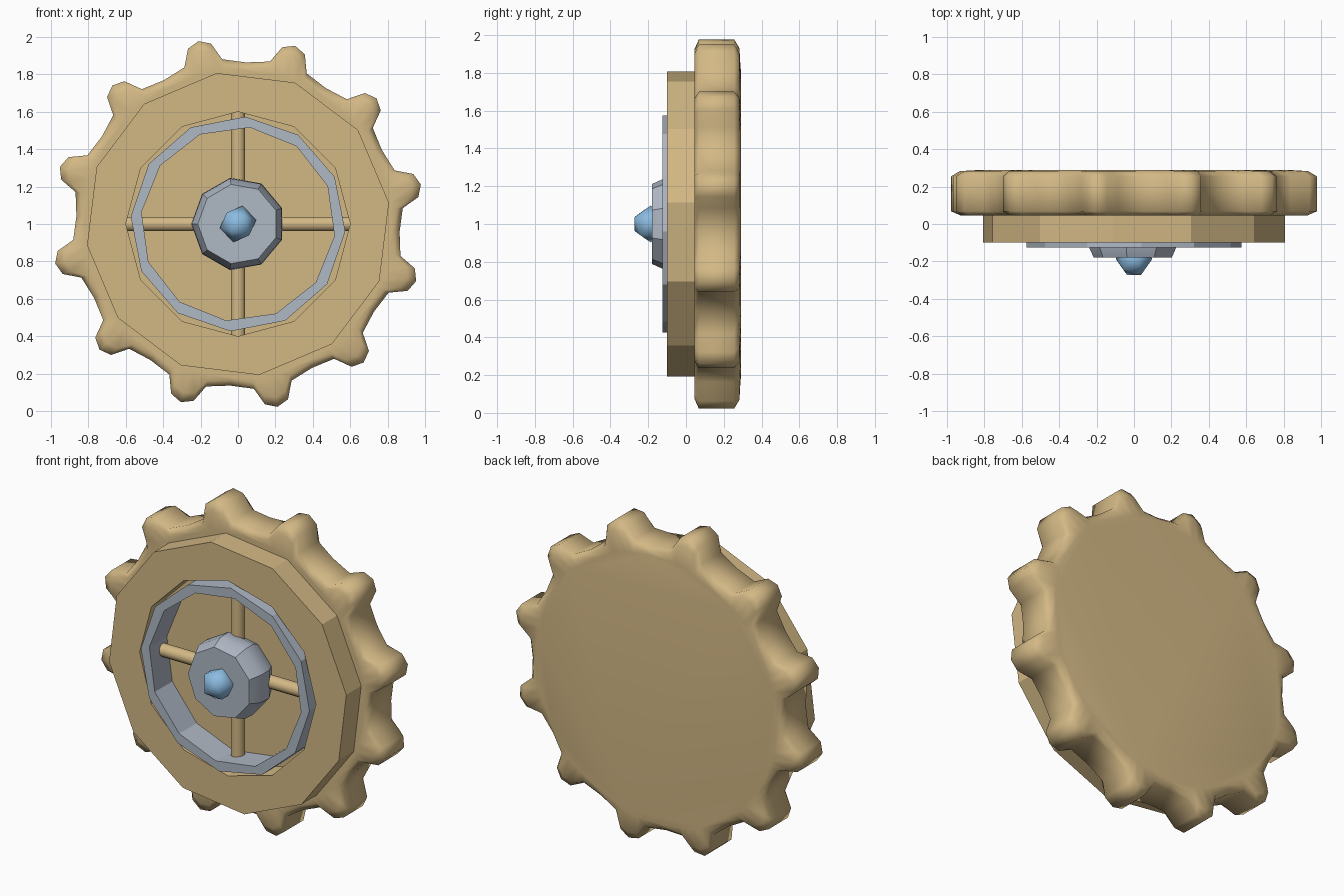
import bpy, bmesh, math
from mathutils import Matrix

if "Cube" in bpy.data.objects:
    bpy.data.objects.remove(bpy.data.objects["Cube"])


def material(name, colour):
    m = bpy.data.materials.new(name)
    m.use_nodes = True
    m.diffuse_color = (*colour, 1)
    m.node_tree.nodes["Principled BSDF"].inputs["Base Color"].default_value = (*colour, 1)
    return m


TAN = material("tan wood", (0.65, 0.48, 0.235))
GREY = material("grey metal", (0.43, 0.48, 0.56))
BLUE = material("blue crystal", (0.26, 0.5, 0.75))


def finish(name, bm, mat, smooth=None):
    bmesh.ops.recalc_face_normals(bm, faces=bm.faces)
    mesh = bpy.data.meshes.new(name)
    bm.to_mesh(mesh)
    bm.free()
    mesh.materials.append(mat)
    ob = bpy.data.objects.new(name, mesh)
    bpy.context.collection.objects.link(ob)
    if smooth:
        bpy.ops.object.select_all(action='DESELECT')
        ob.select_set(True)
        bpy.context.view_layer.objects.active = ob
        bpy.ops.object.shade_smooth_by_angle(angle=math.radians(smooth))
    return ob


def polygon(sides, radius, start):
    """Polar outline of a regular polygon."""
    return [(radius, start + 360 * i / sides) for i in range(sides)]


def loft(name, layers, mat, smooth=None, closed=False):
    """Join polar outlines, each at its own depth; close with caps or as a ring."""
    bm = bmesh.new()
    rings = []
    for y, outline in layers:
        rings.append([bm.verts.new((r * math.cos(math.radians(a)), y,
                                    1 + r * math.sin(math.radians(a)))) for r, a in outline])
    pairs = list(zip(rings, rings[1:]))
    if closed:
        pairs.append((rings[-1], rings[0]))
    else:
        bm.faces.new(rings[0])
        bm.faces.new(rings[-1])
    n = len(rings[0])
    for a, b in pairs:
        for i in range(n):
            j = (i + 1) % n
            bm.faces.new((a[i], a[j], b[j], b[i]))
    return finish(name, bm, mat, smooth)


# Toothed wheel with softened rims
TEETH = 12
tooth = [(-6.7, 0.885), (-3.7, 0.975), (0, 1.0), (3.7, 0.975), (6.7, 0.885), (15, 0.865)]


def gear(inset, tooth_inset=0):
    return [(r - inset - tooth_inset * max(0, r - 0.885), 12.2 + 360 * k / TEETH + a)
            for k in range(TEETH) for a, r in tooth]


face = [(0.82, a) for r, a in gear(0)]
loft("toothed_wheel", [(0.045, face), (0.045, gear(0.03, 0.2)), (0.068, gear(0)),
                       (0.255, gear(0)), (0.283, gear(0.025, 0.2)), (0.29, face)],
     TAN, smooth=65)

# Raised front rim with a round opening
outer, hole = polygon(12, 0.815, 8), polygon(12, 0.6, 0)
loft("front_rim", [(-0.1, outer), (0.06, outer), (0.06, hole), (-0.1, hole)], TAN, closed=True)

# Metal ring lining the opening
outer, inner = polygon(12, 0.575, 26), polygon(12, 0.52, 23)
loft("metal_ring", [(-0.125, outer), (0.06, outer), (0.06, inner), (-0.125, inner)],
     GREY, closed=True)

# Crossed spokes
for name, axis in (("horizontal_spoke", 'Y'), ("vertical_spoke", 'Z')):
    bm = bmesh.new()
    turn = Matrix.Rotation(math.pi / 2, 4, 'Y') if axis == 'Y' else Matrix.Identity(4)
    bmesh.ops.create_cone(bm, segments=10, cap_ends=True, radius1=0.04, radius2=0.04,
                          depth=1.2, matrix=Matrix.Translation((0, 0, 1)) @ turn)
    finish(name, bm, TAN, smooth=50)

# Domed hub with a flat front
loft("hub", [(-0.18, polygon(9, 0.215, 20)), (-0.11, polygon(9, 0.247, 20)),
             (-0.03, polygon(9, 0.25, 20)), (0.06, polygon(9, 0.2, 20))], GREY, smooth=35)

# Faceted crystal knob
bm = bmesh.new()
bmesh.ops.create_icosphere(bm, subdivisions=1, radius=0.1,
                           matrix=Matrix.Translation((0, -0.187, 1)) @ Matrix.Rotation(0.25, 4, 'Y'))
finish("crystal_knob", bm, BLUE, smooth=45)
